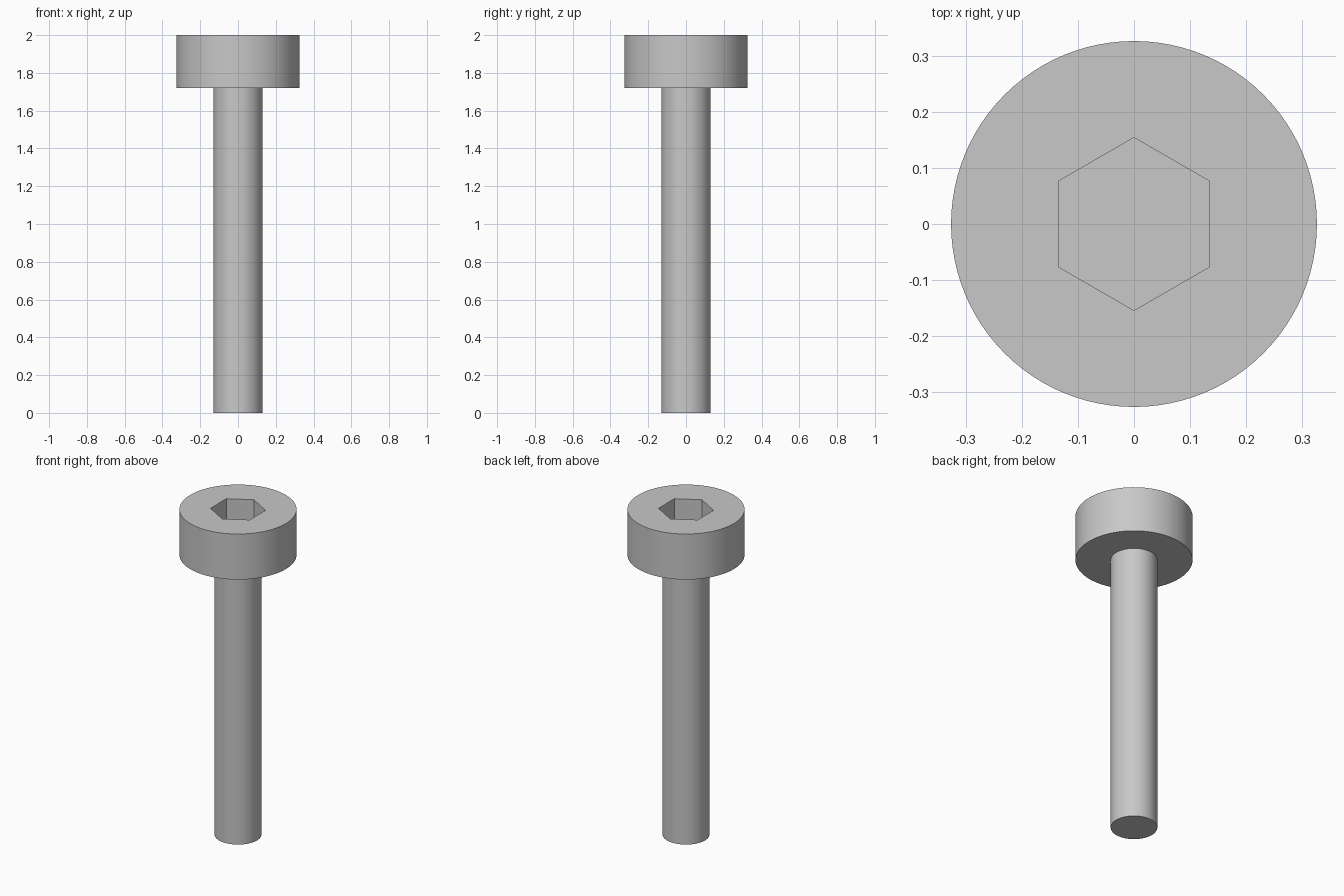
import bpy
import math

cube = bpy.data.objects.get("Cube")
if cube:
    bpy.data.objects.remove(cube, do_unlink=True)

HEIGHT = 2.0
HEAD_BASE = 1.72
SOCKET_FLOOR = 1.84

steel = bpy.data.materials.new("grey_steel")
steel.use_nodes = True
colour = (0.58, 0.58, 0.58, 1)
steel.diffuse_color = colour
steel.node_tree.nodes["Principled BSDF"].inputs["Base Color"].default_value = colour


def prism(name, sides, radius, bottom, top, turn=0):
    """Upright cylinder or prism between two heights."""
    bpy.ops.mesh.primitive_cylinder_add(
        vertices=sides, radius=radius, depth=top - bottom,
        location=(0, 0, (bottom + top) / 2), rotation=(0, 0, turn))
    obj = bpy.context.object
    obj.name = name
    obj.data.materials.append(steel)
    return obj


def smooth(obj):
    bpy.ops.object.select_all(action="DESELECT")
    obj.select_set(True)
    bpy.context.view_layer.objects.active = obj
    bpy.ops.object.shade_smooth_by_angle(angle=math.radians(30))


# Plain round shank
shank = prism("shank", 96, 0.13, 0, HEAD_BASE)
smooth(shank)

# Cylindrical head with a hexagonal socket, points along y
head = prism("head", 96, 0.326, HEAD_BASE, HEIGHT)
cutter = prism("socket_cutter", 6, 0.154, SOCKET_FLOOR, HEIGHT + 0.1)
cutter.hide_render = True
cut = head.modifiers.new("hex_socket", "BOOLEAN")
cut.operation = "DIFFERENCE"
cut.solver = "EXACT"
cut.object = cutter
bpy.context.view_layer.objects.active = head
bpy.ops.object.modifier_apply(modifier=cut.name)
bpy.data.objects.remove(cutter, do_unlink=True)
smooth(head)
